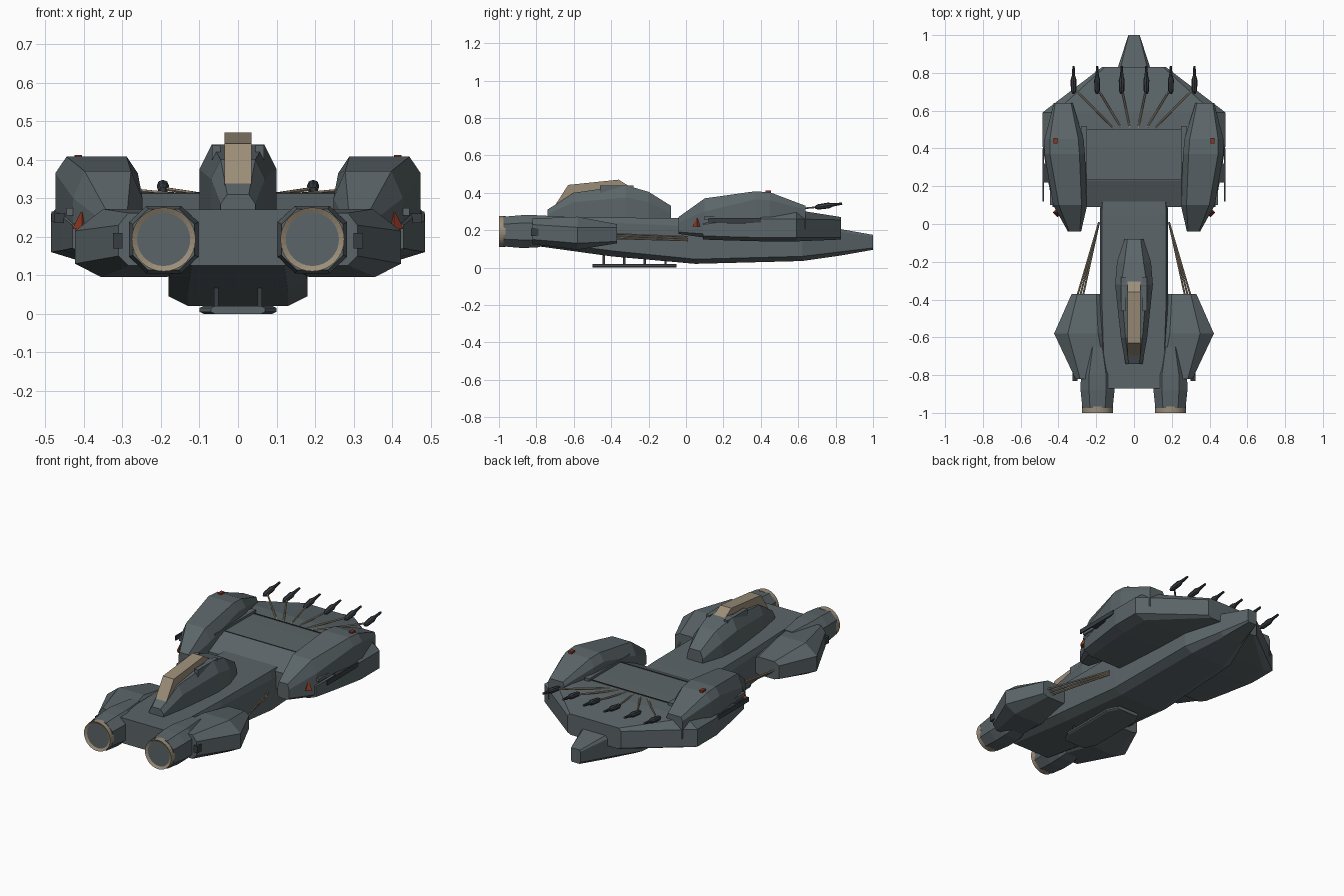
import bpy, bmesh, math
from mathutils import Vector

if "Cube" in bpy.data.objects:
    bpy.data.objects.remove(bpy.data.objects["Cube"], do_unlink=True)


def material(name, rgb):
    m = bpy.data.materials.new(name)
    m.use_nodes = True
    m.diffuse_color = (*rgb, 1)
    m.node_tree.nodes["Principled BSDF"].inputs["Base Color"].default_value = (*rgb, 1)
    return m


SLATE = material("slate grey", (0.105, 0.13, 0.14))
DARK = material("dark grey", (0.04, 0.048, 0.054))
TAN = material("tan", (0.33, 0.27, 0.19))
RED = material("red", (0.25, 0.035, 0.015))


def finish(name, bm, mats, mirror=False):
    bmesh.ops.recalc_face_normals(bm, faces=bm.faces)
    mesh = bpy.data.meshes.new(name)
    bm.to_mesh(mesh)
    bm.free()
    for m in mats:
        mesh.materials.append(m)
    ob = bpy.data.objects.new(name, mesh)
    bpy.context.collection.objects.link(ob)
    if mirror:
        ob.modifiers.new("mirror", 'MIRROR')
    return ob


def skin(bm, rings):
    """Join rings of equal point count and cap both ends."""
    rings = [[bm.verts.new(p) for p in r] for r in rings]
    n = len(rings[0])
    for a, b in zip(rings, rings[1:]):
        for i in range(n):
            j = (i + 1) % n
            bm.faces.new((a[i], a[j], b[j], b[i]))
    return [bm.faces.new(rings[0]), bm.faces.new(rings[-1])]


def loft(name, rows, mirror=False, mat=SLATE):
    """Rows: y, centre x, half widths (bottom, middle, top), four heights."""
    rings = []
    for y, cx, wb, wm, wt, z0, z1, z2, z3 in rows:
        half = [(wb, z0), (wm, z1), (wm, z2), (wt, z3)]
        rings.append([(cx + w, y, z) for w, z in half] +
                     [(cx - w, y, z) for w, z in reversed(half)])
    bm = bmesh.new()
    skin(bm, rings)
    return finish(name, bm, [mat], mirror)


def box(name, lo, hi, mat=SLATE, mirror=False):
    bm = bmesh.new()
    lo, hi = Vector(lo), Vector(hi)
    bmesh.ops.create_cube(bm, size=1)
    for v in bm.verts:
        v.co = (lo + hi) / 2 + v.co * (hi - lo)
    return finish(name, bm, [mat], mirror)


def spindle(name, a, b, radii, mat, sides=6, mirror=True):
    """Round bar from a to b; radii are (fraction, radius) pairs."""
    a, b = Vector(a), Vector(b)
    turn = (b - a).to_track_quat('Z', 'Y')
    bm = bmesh.new()
    skin(bm, [[a.lerp(b, t) + turn @ Vector((r * math.cos(k * math.tau / sides),
                                            r * math.sin(k * math.tau / sides), 0))
               for k in range(sides)] for t, r in radii])
    return finish(name, bm, [mat], mirror)


# Central hull running the full length
loft("central_hull", [
    (-.87, 0, .12, .16, .155, .125, .15, .25, .27),
    (-.40, 0, .13, .18, .17, .06, .09, .24, .267),
    (.05, 0, .13, .18, .17, .02, .045, .22, .265),
    (.62, 0, .11, .16, .15, .035, .06, .20, .25),
    (.83, 0, .06, .085, .07, .065, .085, .19, .205),
    (1.0, 0, .025, .03, .028, .095, .105, .165, .175)])

# Wide rear body
loft("rear_body", [
    (.09, 0, .38, .43, .40, .15, .17, .23, .25),
    (.23, 0, .40, .455, .42, .145, .165, .25, .312),
    (.42, 0, .42, .485, .43, .14, .16, .26, .312),
    (.59, 0, .42, .485, .42, .14, .16, .26, .308),
    (.83, 0, .15, .17, .155, .15, .16, .255, .27)])
for y in (.235, .5):
    box("deck_seam", (-.26, y - .002, .30), (.26, y + .002, .3145), DARK)

# Rear side pods
loft("rear_pod", [
    (-.04, .315, .025, .035, .028, .18, .19, .24, .27),
    (.10, .338, .06, .09, .06, .16, .18, .30, .37),
    (.37, .367, .07, .107, .078, .16, .18, .365, .408),
    (.45, .37, .07, .103, .075, .16, .18, .36, .402),
    (.64, .375, .04, .05, .042, .20, .21, .31, .33)], True)
box("side_blade", (.476, .12, .24), (.484, .40, .265), DARK, True)
box("blade_bracket", (.41, .22, .235), (.478, .32, .26), DARK, True)
box("side_ledge", (.40, .10, .255), (.445, .52, .275), SLATE, True)
box("inner_ledge", (.25, .15, .30), (.28, .52, .325), SLATE, True)

# Red marker lamps
box("top_lamp", (.405, .425, .39), (.425, .455, .412), RED, True)
spindle("front_lamp", (.405, .06, .22), (.405, .06, .265), [(0, .025), (1, .003)], RED, 4)

# Front wing pods
loft("front_pod", [
    (-.82, .215, .07, .095, .07, .125, .15, .23, .262),
    (-.58, .27, .085, .153, .08, .095, .13, .215, .272),
    (-.37, .25, .05, .08, .05, .13, .14, .215, .232)], True)
box("pod_lug", (.30, -.83, .17), (.325, -.77, .21), DARK, True)

# Engines: housing, tan rim and recessed slate disc
loft("engine_housing", [
    (-.975, .193, .04, .08, .04, .113, .152, .232, .272),
    (-.88, .193, .045, .09, .045, .105, .148, .238, .28),
    (-.80, .193, .045, .088, .045, .107, .148, .238, .28),
    (-.65, .193, .025, .045, .025, .14, .16, .23, .272)], True)
bm = bmesh.new()
N = 32
front, _ = skin(bm, [[(.193 + .083 * math.cos(i * math.tau / N), y,
                       .193 + .083 * math.sin(i * math.tau / N)) for i in range(N)]
                     for y in (-1, -.965)])
bmesh.ops.recalc_face_normals(bm, faces=bm.faces)
bmesh.ops.inset_region(bm, faces=[front], thickness=.014)
front.material_index = 1
for v in front.verts:
    v.co.y += .008
finish("engine_rim", bm, [TAN, SLATE], True)

# Raised cabin and its tan canopy
loft("cabin", [
    (-.74, 0, .045, .045, .028, .25, .26, .285, .31),
    (-.60, 0, .07, .07, .045, .25, .26, .35, .40),
    (-.32, 0, .10, .10, .068, .25, .26, .375, .44),
    (-.20, 0, .09, .09, .05, .25, .26, .35, .405),
    (-.08, 0, .05, .05, .035, .25, .26, .29, .33)])
box("cabin_rail", (.045, -.46, .39), (.068, -.28, .438), SLATE, True)
side = [(-.705, .325), (-.63, .442), (-.36, .47), (-.28, .42), (-.28, .36), (-.7, .29)]
bm = bmesh.new()
skin(bm, [[(x, y, z) for y, z in side] for x in (-.035, .035)])
finish("canopy", bm, [TAN])

# Thin struts linking front pods to the hull
for k in range(3):
    spindle("strut", (.30 - .015 * k, -.38, .18 - .012 * k),
            (.185, .01, .165 - .01 * k), [(0, .005), (1, .005)], TAN)

# Fan of aerials on the rear deck
for x in (.065, .195, .32):
    spindle("aerial_stem", (x * .35, .51, .306), (x, .72, .325), [(0, .005), (1, .005)], TAN)
    spindle("aerial_tip", (x, .69, .322), (x, .835, .342),
            [(0, .007), (.1, .014), (.5, .016), (.65, .009), (1, .006)], DARK, 8)

# Belly skid plate on short posts
loft("belly_plate", [
    (-.50, 0, .06, .07, .06, 0, .005, .015, .02),
    (-.44, 0, .09, .10, .09, 0, .005, .015, .02),
    (-.11, 0, .09, .10, .09, 0, .005, .015, .02),
    (-.05, 0, .06, .07, .06, 0, .005, .015, .02)])
for y in (-.44, -.33, -.22, -.11):
    box("belly_post", (.05, y - .006, .015), (.062, y + .006, .085 + y * -.03), DARK, True)
